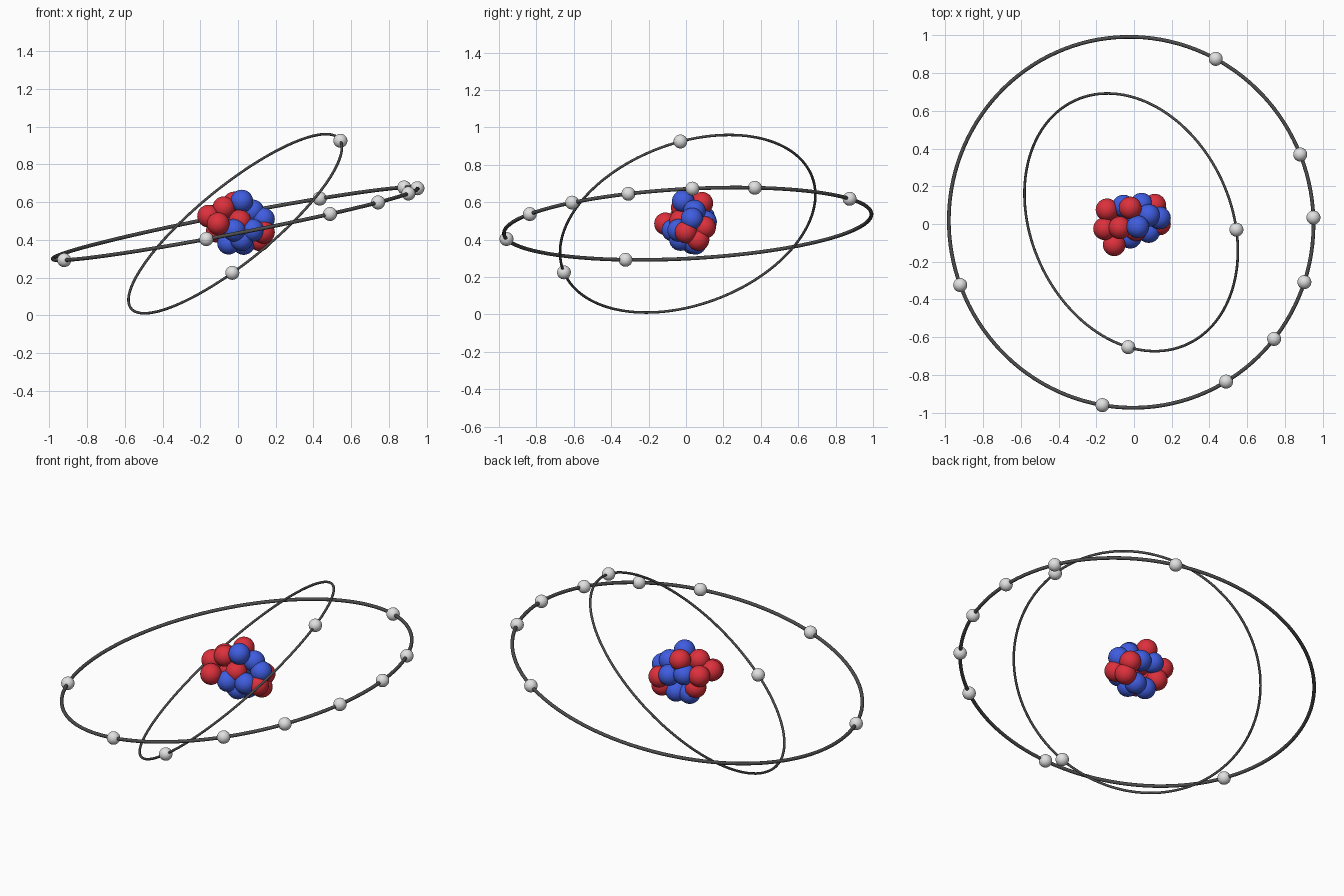
import bpy
from mathutils import Vector

cube = bpy.data.objects.get("Cube")
if cube:
    bpy.data.objects.remove(cube, do_unlink=True)


def material(name, color):
    m = bpy.data.materials.new(name)
    m.use_nodes = True
    m.diffuse_color = (*color, 1)
    bsdf = next(n for n in m.node_tree.nodes if n.type == "BSDF_PRINCIPLED")
    bsdf.inputs["Base Color"].default_value = (*color, 1)
    return m


red = material("red", (0.72, 0.03, 0.045))
blue = material("blue", (0.05, 0.11, 0.75))
light_grey = material("light grey", (0.75, 0.75, 0.75))
dark_grey = material("dark grey", (0.075, 0.075, 0.075))

CENTRE = Vector((-0.015, 0.009, 0.485))


def finish(name, mat):
    ob = bpy.context.object
    ob.name = name
    ob.data.materials.append(mat)
    bpy.ops.object.shade_smooth()
    return ob


def ball(name, position, radius, mat):
    bpy.ops.mesh.primitive_uv_sphere_add(
        segments=32, ring_count=16, radius=radius, location=position)
    return finish(name, mat)


def orbit(name, radius, tube, normal, directions):
    """Tilted ring, with electrons at the given directions moved onto it."""
    normal = Vector(normal).normalized()
    bpy.ops.mesh.primitive_torus_add(
        major_radius=radius, minor_radius=tube, major_segments=128,
        minor_segments=12, location=CENTRE,
        rotation=normal.to_track_quat("Z", "Y").to_euler())
    finish(name + "_ring", dark_grey)
    for i, point in enumerate(directions):
        offset = Vector(point) - CENTRE
        offset -= normal * offset.dot(normal)
        ball(f"{name}_electron_{i + 1}", CENTRE + offset.normalized() * radius,
             0.037, light_grey)


# Electron orbits
orbit("outer", 0.984, 0.01, (-0.193, -0.054, 1), [
    (0.433, 0.875, 0.62), (0.88, 0.368, 0.678), (0.95, 0.034, 0.673),
    (0.9, -0.307, 0.645), (0.74, -0.607, 0.598), (0.487, -0.833, 0.535),
    (-0.167, -0.957, 0.405), (-0.92, -0.323, 0.295)])
orbit("inner", 0.711, 0.007, (-0.606, -0.279, 0.744), [
    (0.543, -0.03, 0.925), (-0.028, -0.65, 0.223)])

# Nucleus: ten red and ten blue balls packed together
protons = [
    (-0.02, 0.085, 0.595), (-0.075, -0.02, 0.57), (-0.156, -0.025, 0.525),
    (-0.143, 0.075, 0.525), (-0.105, -0.11, 0.485), (0.135, 0, 0.44),
    (0.115, 0.065, 0.4), (0.11, 0.1, 0.465), (0.01, -0.03, 0.5),
    (-0.11, 0.065, 0.445)]
neutrons = [
    (0.02, -0.015, 0.605), (0.078, 0.045, 0.553), (0.135, 0.032, 0.51),
    (0.078, -0.04, 0.45), (-0.02, -0.07, 0.45), (-0.05, 0.035, 0.382),
    (0.03, 0.05, 0.38), (0.02, -0.03, 0.4), (-0.055, 0.095, 0.52),
    (0.04, 0.105, 0.495)]
for name, mat, points in (("proton", red, protons), ("neutron", blue, neutrons)):
    for i, p in enumerate(points):
        ball(f"{name}_{i + 1}", p, 0.06, mat)
